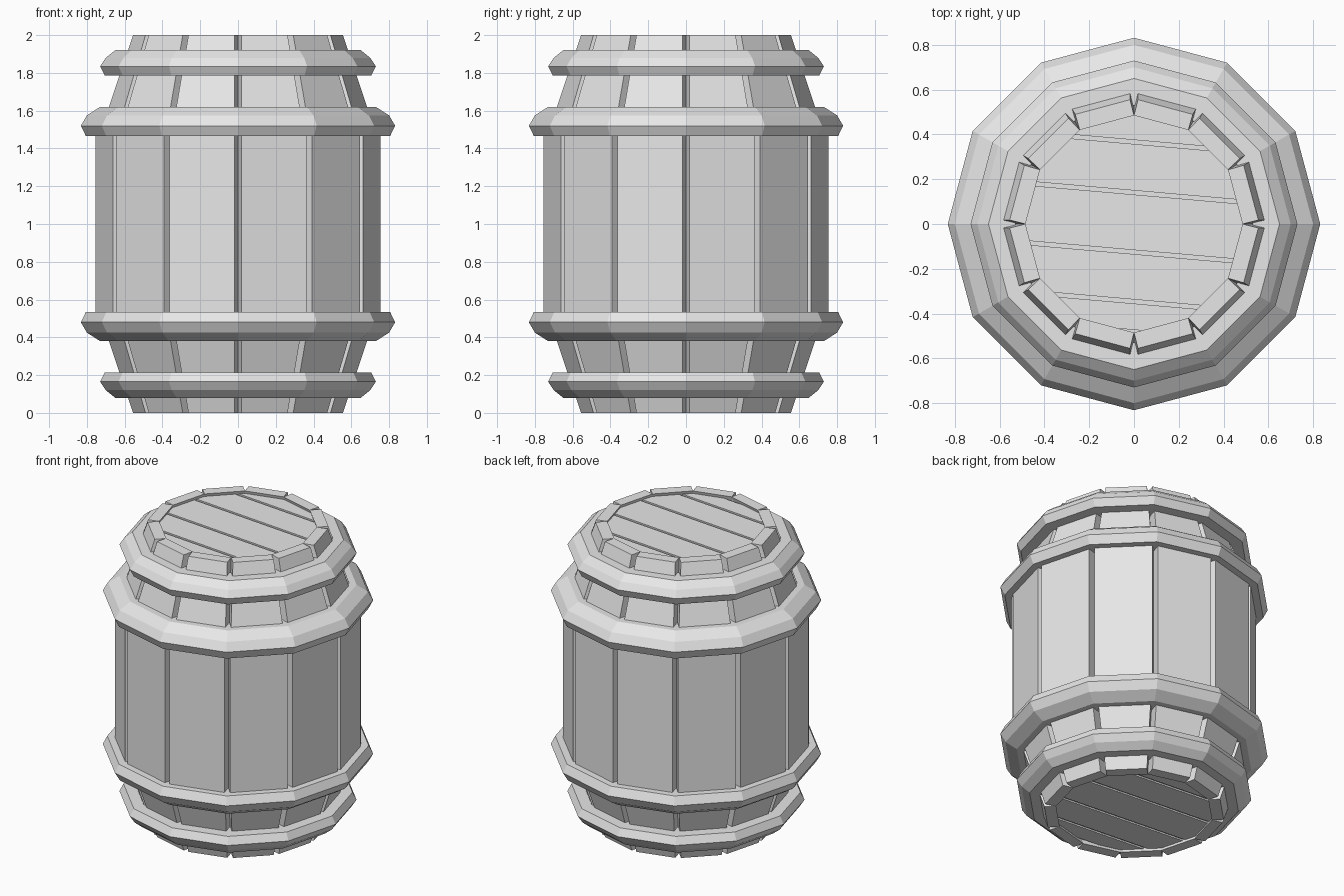
import bpy, bmesh
from math import sin, cos, pi, radians
from mathutils import Matrix, Vector

SIDES = 12

cube = bpy.data.objects.get("Cube")
if cube:
    bpy.data.objects.remove(cube, do_unlink=True)

grey = bpy.data.materials.new("light_grey")
grey.use_nodes = True
grey.diffuse_color = (0.8, 0.8, 0.8, 1)
grey.node_tree.nodes["Principled BSDF"].inputs["Base Color"].default_value = (0.8, 0.8, 0.8, 1)


def finish(name, bm):
    bmesh.ops.recalc_face_normals(bm, faces=bm.faces)
    mesh = bpy.data.meshes.new(name)
    bm.to_mesh(mesh)
    bm.free()
    mesh.materials.append(grey)
    obj = bpy.data.objects.new(name, mesh)
    bpy.context.collection.objects.link(obj)
    return obj


def polar(r, a, z):
    return Vector((r * cos(a), r * sin(a), z))


def loft(bm, rings, capped):
    """Skin closed rings of points; cap the ends or join last to first."""
    loops = [[bm.verts.new(p) for p in ring] for ring in rings]
    pairs = list(zip(loops, loops[1:]))
    if capped:
        bm.faces.new(loops[0])
        bm.faces.new(loops[-1])
    else:
        pairs.append((loops[-1], loops[0]))
    for low, high in pairs:
        n = len(low)
        for i in range(n):
            j = (i + 1) % n
            bm.faces.new((low[i], low[j], high[j], high[i]))


# Staves: straight in the middle, tapered at both ends, V grooves between them
half = [(0.56, 0.0), (0.715, 0.46), (0.76, 0.49)]
stave_profile = half + [(r, 2 - z) for r, z in reversed(half)]
bm = bmesh.new()
for s in range(SIDES):
    a, b = 2 * pi * s / SIDES, 2 * pi * (s + 1) / SIDES
    rings = []
    for r, z in stave_profile:
        left, right = polar(r, a, z), polar(r, b, z)
        inset = (right - left).normalized() * 0.018
        rings.append([left + inset, right - inset,
                      polar(r - 0.075, b, z), polar(r - 0.075, a, z)])
    loft(bm, rings, True)
finish("staves", bm)

# Hoops: chamfered bands, mirrored from the upper half to the lower half
hoops = {
    "wide_hoop": [(0.66, 1.465), (0.805, 1.465), (0.832, 1.52),
                  (0.80, 1.575), (0.73, 1.62), (0.62, 1.62)],
    "end_hoop": [(0.56, 1.785), (0.705, 1.785), (0.73, 1.835),
                 (0.70, 1.88), (0.65, 1.92), (0.53, 1.92)],
}
for name, profile in hoops.items():
    for place in ("upper", "lower"):
        bm = bmesh.new()
        loft(bm, [[polar(r, 2 * pi * s / SIDES, z if place == "upper" else 2 - z)
                   for s in range(SIDES)] for r, z in profile], False)
        finish(f"{place}_{name}", bm)


def disc(bm, radius, depth, z):
    bmesh.ops.create_cone(bm, cap_ends=True, segments=SIDES, radius1=radius,
                          radius2=radius, depth=depth,
                          matrix=Matrix.Translation((0, 0, z)))


def trim(bm, y, normal):
    """Cut away everything on the normal side of y and close the cut."""
    cut = bmesh.ops.bisect_plane(bm, geom=bm.verts[:] + bm.edges[:] + bm.faces[:],
                                 plane_co=(0, y, 0), plane_no=(0, normal, 0),
                                 clear_outer=True)["geom_cut"]
    edges = [e for e in cut if isinstance(e, bmesh.types.BMEdge)]
    if edges:
        bmesh.ops.edgeloop_fill(bm, edges=edges)


# Lid and base: parallel boards with narrow gaps over a backing disc
seams = [-0.6, -0.48, -0.345, -0.125, 0.14, 0.365, 0.6]
for end, z in (("lid", 1.955), ("base", 0.045)):
    for n, (low, high) in enumerate(zip(seams, seams[1:]), 1):
        bm = bmesh.new()
        disc(bm, 0.5, 0.05, z)
        trim(bm, high - 0.009, 1)
        trim(bm, low + 0.009, -1)
        board = finish(f"{end}_board_{n}", bm)
        board.rotation_euler.z = radians(-5)
    bm = bmesh.new()
    disc(bm, 0.49, 0.03, z)
    finish(f"{end}_backing", bm)
